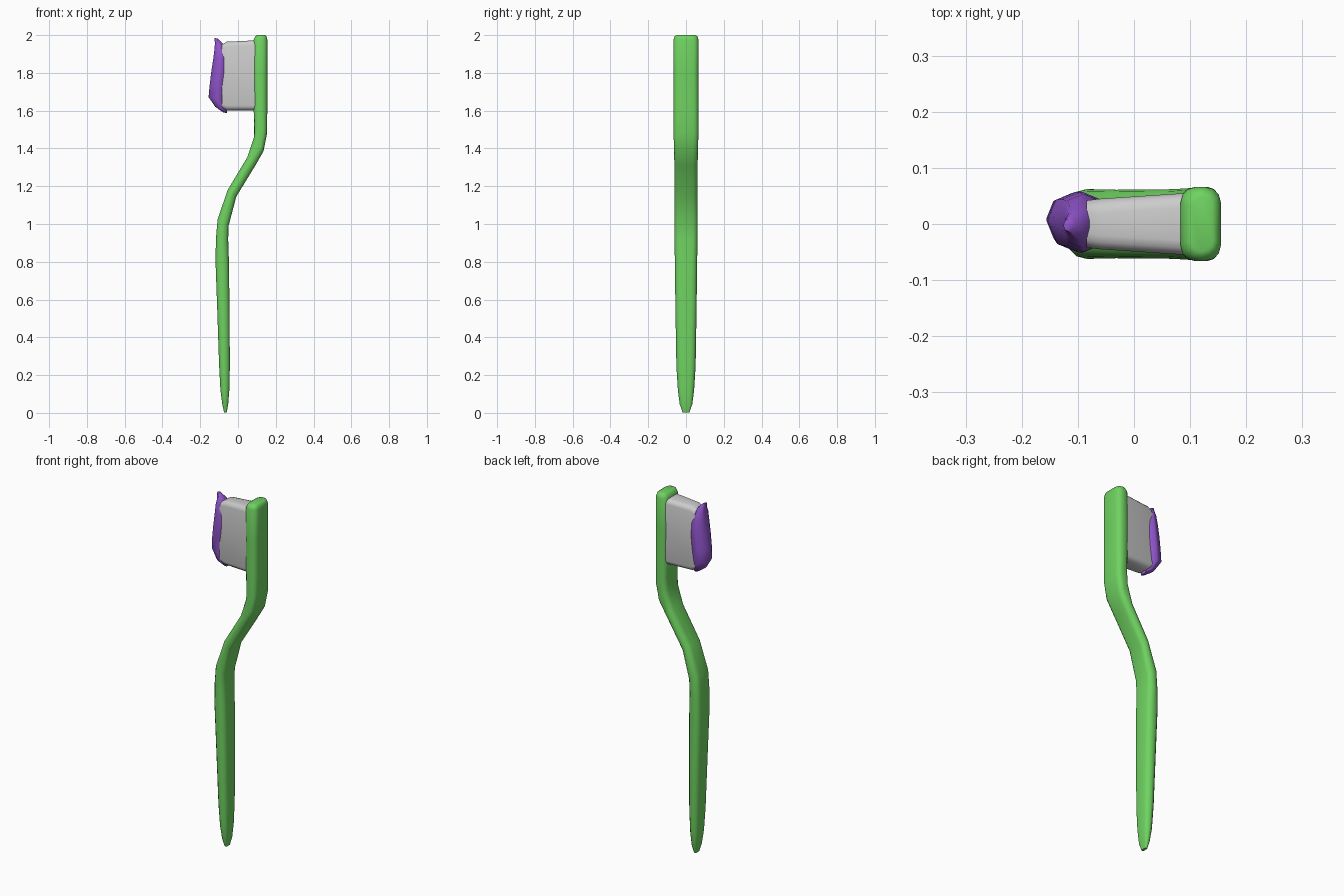
import bpy, bmesh, math
from mathutils import Vector


def material(name, color):
    m = bpy.data.materials.new(name)
    m.diffuse_color = color
    return m


def rounded_ring(left, right, y, half_y, radius, segs):
    """Rounded rectangle between two (x, z) points, half_y deep around y."""
    a, b = Vector((left[0], 0, left[1])), Vector((right[0], 0, right[1]))
    centre = (a + b) / 2 + Vector((0, y, 0))
    axis = (b - a).normalized()
    half = (b - a).length / 2
    r = min(radius, half * 0.95, half_y * 0.95)
    pts = []
    for k, (su, sv) in enumerate(((1, 1), (-1, 1), (-1, -1), (1, -1))):
        for i in range(segs + 1):
            t = math.pi / 2 * (k + i / segs)
            u = su * (half - r) + r * math.cos(t)
            v = sv * (half_y - r) + r * math.sin(t)
            pts.append(centre + axis * u + Vector((0, v, 0)))
    return pts


def loft(name, rings, mat=None, angle=50):
    bm = bmesh.new()
    loops = [[bm.verts.new(p) for p in ring] for ring in rings]
    n = len(loops[0])
    for lo, hi in zip(loops, loops[1:]):
        for i in range(n):
            j = (i + 1) % n
            bm.faces.new((lo[i], lo[j], hi[j], hi[i]))
    bm.faces.new(loops[0])
    bm.faces.new(loops[-1])
    bmesh.ops.recalc_face_normals(bm, faces=bm.faces)
    mesh = bpy.data.meshes.new(name)
    bm.to_mesh(mesh)
    bm.free()
    ob = bpy.data.objects.new(name, mesh)
    bpy.context.collection.objects.link(ob)
    if mat:
        mesh.materials.append(mat)
    bpy.ops.object.select_all(action='DESELECT')
    ob.select_set(True)
    bpy.context.view_layer.objects.active = ob
    bpy.ops.object.shade_smooth_by_angle(angle=math.radians(angle))
    return ob


green = material("green_plastic", (0.16, 0.65, 0.12, 1))
purple = material("purple_paste", (0.28, 0.09, 0.6, 1))

# Handle, bent neck and head: left x, z, right x, z, half depth
handle = [
    (-0.074, 0.003, -0.060, 0.003, 0.018),
    (-0.083, 0.045, -0.052, 0.045, 0.033),
    (-0.093, 0.12, -0.046, 0.12, 0.043),
    (-0.100, 0.25, -0.043, 0.25, 0.051),
    (-0.110, 0.55, -0.045, 0.55, 0.056),
    (-0.119, 0.80, -0.048, 0.80, 0.059),
    (-0.117, 0.92, -0.052, 0.92, 0.061),
    (-0.108, 1.025, -0.050, 0.99, 0.062),
    (-0.055, 1.18, -0.009, 1.145, 0.061),
    (0.050, 1.355, 0.092, 1.31, 0.062),
    (0.085, 1.46, 0.135, 1.385, 0.064),
    (0.086, 1.53, 0.154, 1.48, 0.066),
    (0.083, 1.60, 0.155, 1.60, 0.066),
    (0.081, 1.80, 0.155, 1.80, 0.066),
    (0.083, 1.975, 0.155, 1.975, 0.066),
    (0.092, 1.995, 0.150, 1.995, 0.060),
    (0.103, 2.0, 0.141, 2.0, 0.049),
]
loft("handle", [rounded_ring((a, b), (c, d), 0, h, 0.028, 3)
                for a, b, c, d, h in handle], green)

# Bristle block, tapering away from the head: x, bottom z, top z, half depth
bristles = [(0.09, 1.602, 1.972, 0.055), (-0.06, 1.602, 1.965, 0.045),
            (-0.085, 1.612, 1.95, 0.042)]
loft("bristles", [rounded_ring((x, lo), (x, hi), 0, h, 0.025, 3)
                  for x, lo, hi, h in bristles], None, 40)

# Paste blob: left x, z, right x, z, y offset, half depth
paste = [
    (-0.080, 1.592, -0.058, 1.586, -0.005, 0.015),
    (-0.120, 1.620, -0.060, 1.605, 0.000, 0.038),
    (-0.156, 1.672, -0.064, 1.650, 0.008, 0.046),
    (-0.150, 1.735, -0.054, 1.735, 0.004, 0.053),
    (-0.141, 1.810, -0.047, 1.810, 0.003, 0.054),
    (-0.130, 1.880, -0.050, 1.880, 0.002, 0.051),
    (-0.124, 1.930, -0.064, 1.925, 0.000, 0.042),
    (-0.122, 1.960, -0.080, 1.955, 0.000, 0.026),
    (-0.126, 1.986, -0.104, 1.980, -0.002, 0.012),
]
loft("toothpaste", [rounded_ring((a, b), (c, d), y, h, 0.05, 2)
                    for a, b, c, d, y, h in paste], purple, 60)
